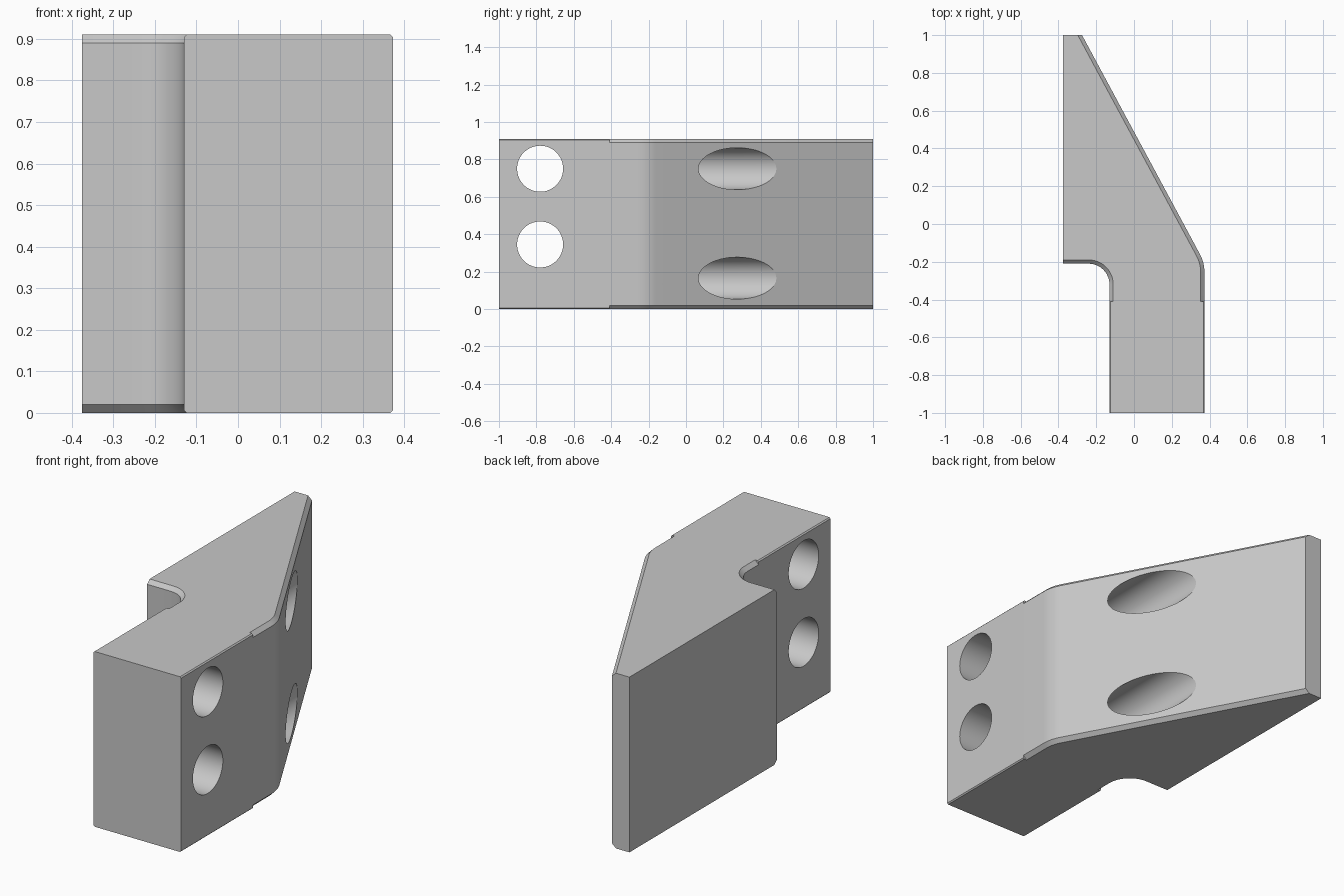
import bpy
import bmesh
from math import sin, cos, radians, pi
from mathutils import Matrix

cube = bpy.data.objects.get("Cube")
if cube:
    bpy.data.objects.remove(cube, do_unlink=True)

HEIGHT, CHAMFER, SOFT = 0.91, 0.02, 0.006
SIDE, INNER, STEP_Y = 0.373, -0.13, -0.41
LEAN = radians(28.3)

grey = bpy.data.materials.new("plain grey")
grey.use_nodes = True
colour = (0.58, 0.58, 0.58, 1)
grey.diffuse_color = colour
grey.node_tree.nodes["Principled BSDF"].inputs["Base Color"].default_value = colour

# Plan outline: x, y, inward direction, edge break size
plan = [(INNER, -1, 1, 0, SOFT), (SIDE, -1, -1, 0, SOFT),
        (SIDE, STEP_Y, -1, 0, SOFT), (SIDE, STEP_Y, -1, 0, CHAMFER)]
# outer bend into the sloped face
for i in range(9):
    a = LEAN * i / 8
    plan.append((SIDE - 0.2 + 0.2 * cos(a), -0.255 + 0.2 * sin(a),
                 -cos(a), -sin(a), CHAMFER))
# sloped face end, back end and flat side
plan += [(-0.275, 1, -1 / cos(LEAN), 0, CHAMFER), (-0.375, 1, 0, 0, 0),
         (-0.375, -0.21, 0, 1, CHAMFER)]
# inner fillet down to the narrow block
for i in range(13):
    a = pi / 2 * (1 - i / 12)
    plan.append((INNER - 0.11 + 0.11 * cos(a), -0.32 + 0.11 * sin(a),
                 cos(a), sin(a), CHAMFER))
plan += [(INNER, STEP_Y, 1, 0, CHAMFER), (INNER, STEP_Y, 1, 0, SOFT)]

# Body: stacked outlines, drawn in where the edges are broken
bm = bmesh.new()
rings = []
for z in (0, SOFT, CHAMFER, HEIGHT - CHAMFER, HEIGHT - SOFT, HEIGHT):
    edge = min(z, HEIGHT - z)
    ring = []
    for x, y, dx, dy, size in plan:
        inset = max(0, size - edge)
        ring.append(bm.verts.new((x + dx * inset, y + dy * inset, z)))
    rings.append(ring)
n = len(plan)
for low, high in zip(rings, rings[1:]):
    for i in range(n):
        j = (i + 1) % n
        bm.faces.new((low[i], low[j], high[j], high[i]))
bm.faces.new(list(reversed(rings[0])))
bm.faces.new(rings[-1])
bmesh.ops.remove_doubles(bm, verts=bm.verts, dist=1e-5)
bmesh.ops.dissolve_degenerate(bm, dist=1e-5, edges=bm.edges)
bmesh.ops.recalc_face_normals(bm, faces=bm.faces)
mesh = bpy.data.meshes.new("bracket_body")
bm.to_mesh(mesh)
bm.free()
mesh.materials.append(grey)
body = bpy.data.objects.new("bracket_body", mesh)
bpy.context.collection.objects.link(body)


def drill(name, radius, length, centre, axis):
    """Make a round cutter and subtract it from the body."""
    bm = bmesh.new()
    turn = Matrix.Rotation(pi / 2, 4, axis)
    bmesh.ops.create_cone(bm, cap_ends=True, segments=64, radius1=radius,
                          radius2=radius, depth=length,
                          matrix=Matrix.Translation(centre) @ turn)
    mesh = bpy.data.meshes.new(name)
    bm.to_mesh(mesh)
    bm.free()
    mesh.materials.append(grey)
    cutter = bpy.data.objects.new(name, mesh)
    cutter.hide_render = True
    bpy.context.collection.objects.link(cutter)
    cut = body.modifiers.new(name, "BOOLEAN")
    cut.operation = "DIFFERENCE"
    cut.solver = "EXACT"
    cut.object = cutter
    bpy.context.view_layer.objects.active = body
    bpy.ops.object.modifier_apply(modifier=cut.name)
    bpy.data.objects.remove(cutter, do_unlink=True)


# Cross holes through the narrow block
for z in (0.345, 0.75):
    drill("cross_hole", 0.123, 2, (0.1, -0.78, z), "Y")
# Blind lengthwise holes opening on the sloped face
for z in (0.165, 0.75):
    drill("blind_hole", 0.112, 1.5, (0.115, 0.45, z), "X")

bpy.ops.object.select_all(action="DESELECT")
body.select_set(True)
bpy.context.view_layer.objects.active = body
bpy.ops.object.shade_smooth_by_angle(angle=radians(20))
